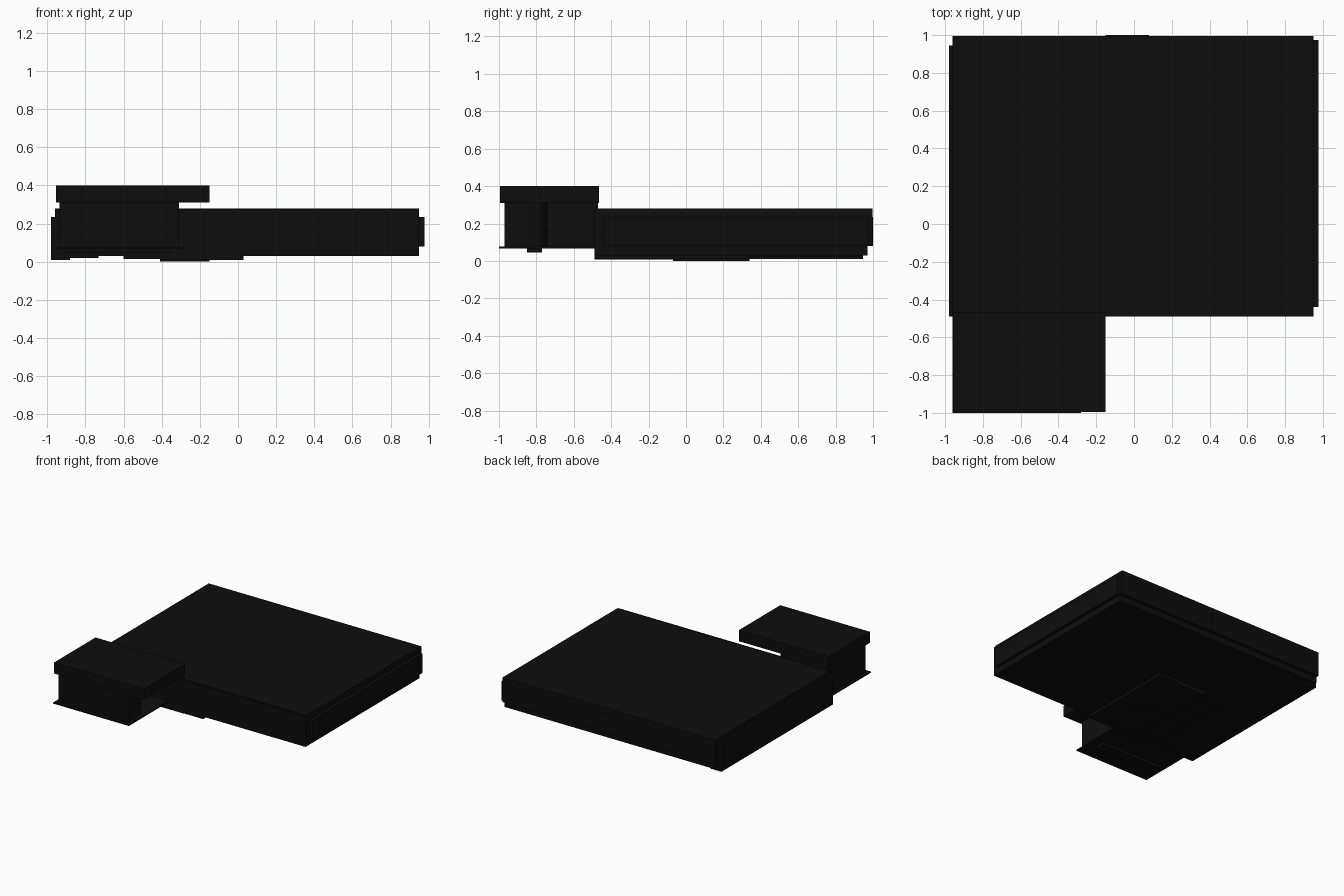
import bpy, bmesh
from math import sin, cos, pi

if "Cube" in bpy.data.objects:
    bpy.data.objects.remove(bpy.data.objects["Cube"])

dark = bpy.data.materials.new("dark_cladding")
dark.diffuse_color = (0.004, 0.004, 0.004, 1)
dark.use_nodes = True
dark.node_tree.nodes["Principled BSDF"].inputs["Base Color"].default_value = dark.diffuse_color


def prism(name, outline, z0, z1):
    """Extrude a counter-clockwise plan outline from z0 to z1."""
    bm = bmesh.new()
    face = bm.faces.new([bm.verts.new((x, y, z0)) for x, y in outline])
    new = bmesh.ops.extrude_face_region(bm, geom=[face])["geom"]
    top = [v for v in new if isinstance(v, bmesh.types.BMVert)]
    bmesh.ops.translate(bm, verts=top, vec=(0, 0, z1 - z0))
    bmesh.ops.recalc_face_normals(bm, faces=bm.faces)
    mesh = bpy.data.meshes.new(name)
    bm.to_mesh(mesh)
    bm.free()
    ob = bpy.data.objects.new(name, mesh)
    mesh.materials.append(dark)
    bpy.context.collection.objects.link(ob)
    return ob


def box(name, x0, x1, y0, y1, z0, z1):
    return prism(name, [(x0, y0), (x1, y0), (x1, y1), (x0, y1)], z0, z1)


# Main hall: upper walls with flat roof, over a slightly recessed plinth
box("main_hall", -0.96, 0.95, -0.475, 0.996, 0.08, 0.28)
box("front_wall", -0.96, 0.95, -0.49, -0.475, 0.03, 0.275)
box("plinth", -0.96, 0.95, -0.475, 0.97, 0.03, 0.08)

# Projecting side bands and rear panel
box("left_side_band", -0.98, -0.96, -0.49, 0.945, 0.03, 0.235)
box("right_side_band", 0.95, 0.977, -0.44, 0.975, 0.08, 0.235)
box("rear_panel", -0.15, 0.08, 0.996, 1.0, 0.08, 0.235)

# Stepped foundation strips under the hall
box("left_foundation", -0.98, -0.88, -0.49, 0.945, 0.01, 0.03)
box("left_foundation_step", -0.88, -0.73, -0.49, 0.945, 0.02, 0.03)
box("floor_strip_left", -0.60, -0.41, -0.49, 0.34, 0.015, 0.03)
box("floor_strip_middle", -0.41, -0.15, -0.49, 0.34, 0.008, 0.03)
box("floor_strip_pad", -0.41, -0.15, -0.07, 0.34, 0.0, 0.008)
box("floor_strip_right", -0.15, 0.03, -0.49, 0.34, 0.01, 0.03)

# Entrance block: floor slab, body with one rounded corner, overhanging roof
box("entrance_floor", -0.96, -0.28, -1.0, -0.49, 0.066, 0.076)
box("entrance_step", -0.90, -0.35, -0.85, -0.77, 0.045, 0.066)
arc = [(-0.41 + 0.1 * cos(a), -0.84 + 0.1 * sin(a))
       for a in [i * pi / 20 for i in range(11)]]
body = [(-0.935, -0.97), (-0.31, -0.97)] + arc + [
    (-0.52, -0.74), (-0.52, -0.47), (-0.935, -0.47)]
prism("entrance_body", body, 0.076, 0.31)
box("entrance_roof", -0.955, -0.15, -0.995, -0.465, 0.31, 0.40)
